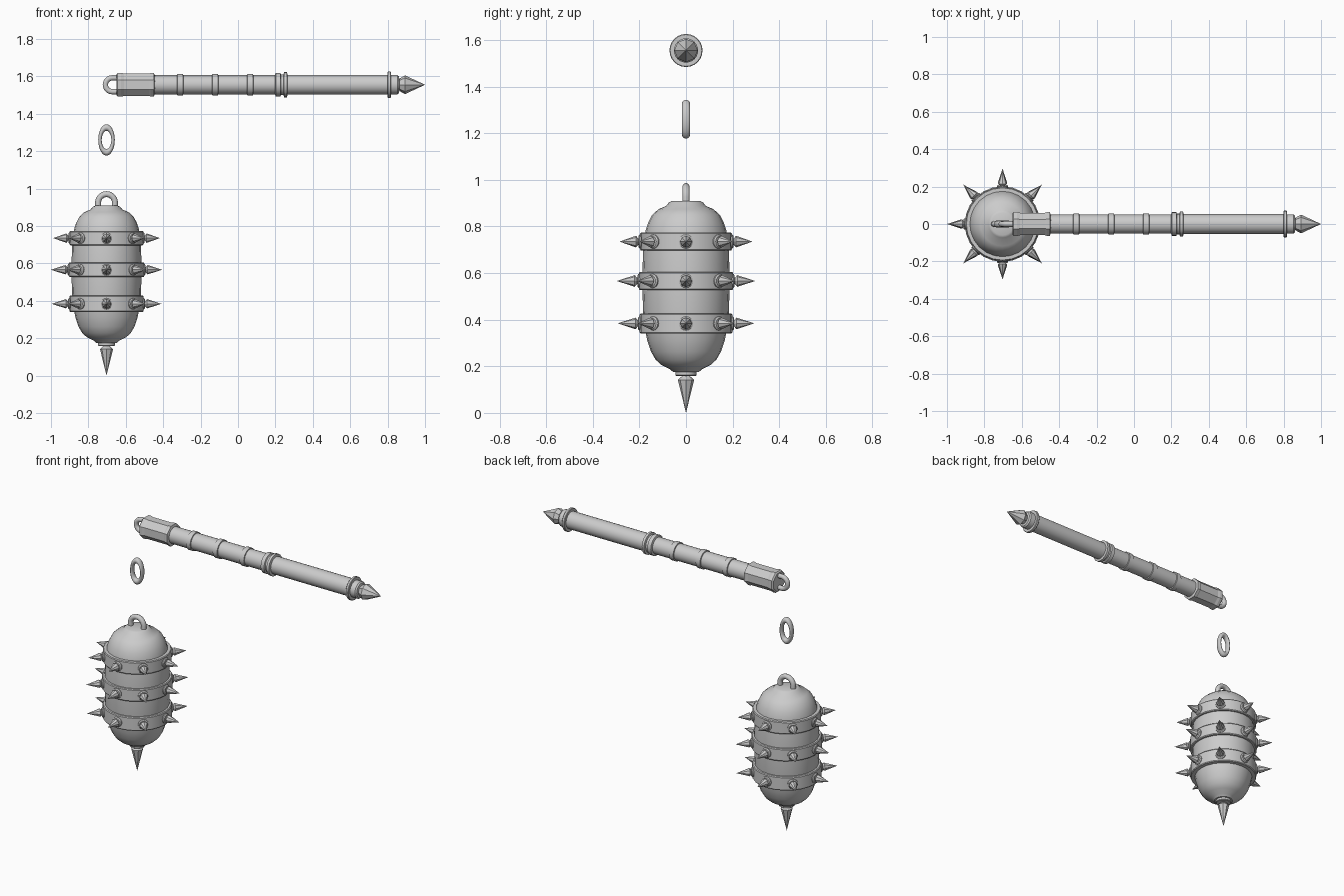
import bpy, bmesh, math
from mathutils import Vector, Matrix

if "Cube" in bpy.data.objects:
    bpy.data.objects.remove(bpy.data.objects["Cube"])

CX = -0.703   # axis of the hanging head
HZ = 1.555    # axis height of the handle


def lathe(name, profile, origin, axis, sides=24, phase=0.0, smooth=35):
    """Closed solid of revolution; profile is (radius, distance along axis)."""
    bm = bmesh.new()
    rings = []
    for r, h in profile:
        if r == 0:
            rings.append([bm.verts.new((0, 0, h))])
        else:
            angles = [phase + math.tau * i / sides for i in range(sides)]
            rings.append([bm.verts.new((r * math.cos(a), r * math.sin(a), h)) for a in angles])
    for a, b in zip(rings, rings[1:]):
        for i in range(sides):
            j = (i + 1) % sides
            quad = [a[i % len(a)], a[j % len(a)], b[j % len(b)], b[i % len(b)]]
            bm.faces.new(list(dict.fromkeys(quad)))
    for ring in (rings[0], rings[-1]):
        if len(ring) > 1:
            bm.faces.new(ring)
    bmesh.ops.recalc_face_normals(bm, faces=bm.faces)
    rot = Vector((0, 0, 1)).rotation_difference(Vector(axis)).to_matrix().to_4x4()
    bm.transform(Matrix.Translation(origin) @ rot)
    me = bpy.data.meshes.new(name)
    bm.to_mesh(me)
    bm.free()
    if smooth:
        me.polygons.foreach_set("use_smooth", [True] * len(me.polygons))
        me.set_sharp_from_angle(angle=math.radians(smooth))
    ob = bpy.data.objects.new(name, me)
    bpy.context.collection.objects.link(ob)
    return ob


def tube(name, points, radius, cyclic=False):
    """Round tube along a path of points."""
    cu = bpy.data.curves.new(name, 'CURVE')
    cu.dimensions = '3D'
    cu.bevel_depth = radius
    cu.bevel_resolution = 3
    sp = cu.splines.new('POLY')
    sp.points.add(len(points) - 1)
    for p, co in zip(sp.points, points):
        p.co = (*co, 1)
    sp.use_cyclic_u = cyclic
    sp.use_smooth = True
    ob = bpy.data.objects.new(name, cu)
    bpy.context.collection.objects.link(ob)
    return ob


def arc(r, n=14):
    """Half circle from +r to -r as (across, along) pairs."""
    return [(r * math.cos(math.pi * i / n), r * math.sin(math.pi * i / n)) for i in range(n + 1)]


X, Z = (1, 0, 0), (0, 0, 1)

# Handle: everything is turned about the x axis
H = (0, 0, HZ)
lathe("handle_head", [(0.06, -0.65), (0.069, -0.643), (0.069, -0.625), (0.065, -0.61),
                      (0.065, -0.475), (0.069, -0.465), (0.069, -0.45), (0.052, -0.445)],
      H, X, sides=8, phase=math.pi / 8, smooth=0)
lathe("shaft", [(0.051, -0.46), (0.051, 0.21)], H, X)
for x in (-0.309, -0.122, 0.065):
    lathe("shaft_band", [(0.05, x - 0.017), (0.057, x - 0.015), (0.057, x + 0.015),
                         (0.05, x + 0.017)], H, X)
lathe("collar", [(0.05, 0.198), (0.063, 0.202), (0.063, 0.226), (0.055, 0.229), (0.055, 0.243),
                 (0.067, 0.246), (0.067, 0.262), (0.05, 0.266)], H, X)
lathe("grip", [(0.053, 0.26), (0.053, 0.81)], H, X)
lathe("grip_ring", [(0.068, 0.8), (0.071, 0.803), (0.071, 0.815), (0.068, 0.818)], H, X)
lathe("pommel", [(0.052, 0.815), (0.052, 0.852), (0.045, 0.86), (0.032, 0.863),
                 (0.032, 0.875)], H, X)
lathe("pommel_spike", [(0.035, 0.866), (0.05, 0.893), (0, 1.0)], H, X, sides=8, smooth=0)

# Eyes on the handle and the head, loose chain link between them
pts = [(-0.672 - v, 0, HZ + u) for u, v in arc(0.037)]
tube("handle_eye", [(-0.63, 0, HZ + 0.037)] + pts + [(-0.63, 0, HZ - 0.037)], 0.015)
pts = [(CX + u, 0, 0.925 + v) for u, v in arc(0.045)]
tube("head_eye", [(CX + 0.045, 0, 0.88)] + pts + [(CX - 0.045, 0, 0.88)], 0.016)
bpy.ops.mesh.primitive_torus_add(location=(CX, 0, 1.26), rotation=(math.pi / 2, 0, 0),
                                 major_radius=0.066, minor_radius=0.0175,
                                 major_segments=32, minor_segments=12)
link = bpy.context.object
link.name = "chain_link"
link.scale = (0.53, 1, 1)
bpy.ops.object.shade_smooth()

# Head: capsule body
C = (CX, 0, 0)
lathe("head_body", [(0.055, 0.175), (0.068, 0.187), (0.105, 0.205), (0.13, 0.228), (0.15, 0.262),
                    (0.166, 0.31), (0.176, 0.36), (0.184, 0.43), (0.187, 0.53), (0.187, 0.6),
                    (0.184, 0.7), (0.174, 0.78), (0.163, 0.815), (0.145, 0.85), (0.118, 0.874),
                    (0.085, 0.888), (0.073, 0.903), (0.06, 0.909)], C, Z)

# Spiked bands
cone = [(0.014, 0.0), (0.014, 0.018), (0.025, 0.028)]
for z, half, r, tip in ((0.735, 0.039, 0.197, 0.285), (0.566, 0.039, 0.202, 0.297),
                        (0.384, 0.043, 0.199, 0.293)):
    lathe("head_band", [(0.165, z - half), (r - 0.004, z - half), (r, z - half + 0.005),
                        (r, z + half - 0.005), (r - 0.004, z + half), (0.165, z + half)], C, Z)
    for i in range(8):
        a = math.tau * i / 8
        d = Vector((math.cos(a), math.sin(a), 0))
        base = Vector((CX, 0, z)) + d * (r - 0.01)
        lathe("spike_seat", [(0.03, 0), (0.03, 0.012), (0.024, 0.017)], base, d, sides=16)
        lathe("spike", cone + [(0, tip - r + 0.01)], base, d, sides=8, smooth=0)

# Bottom spike
lathe("bottom_collar", [(0.06, 0.19), (0.046, 0.178), (0.046, 0.162), (0.042, 0.159)], C, Z)
lathe("bottom_spike", [(0.017, 0.17), (0.017, 0.158), (0.035, 0.142), (0, 0)],
      C, Z, sides=8, smooth=0)
